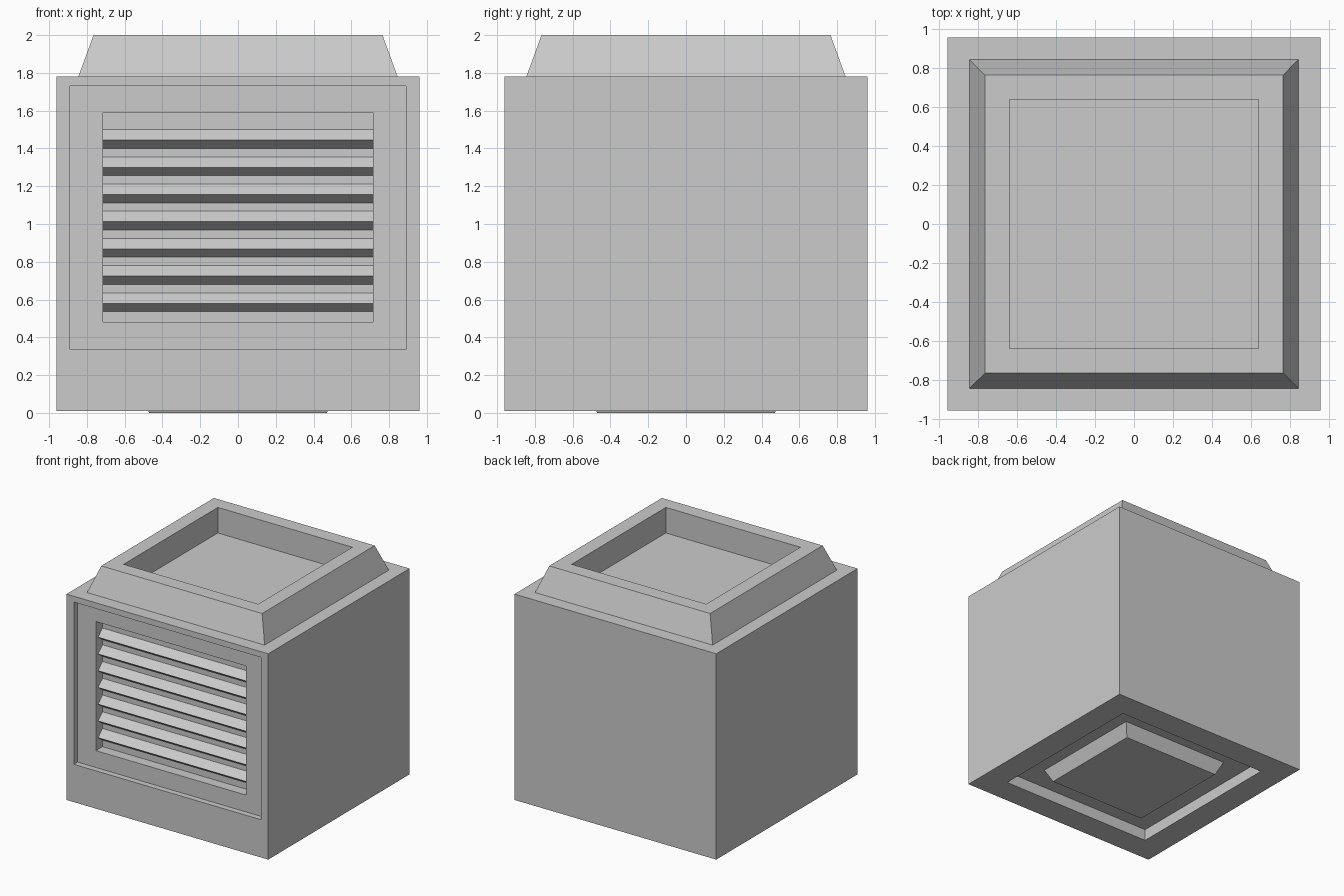
import bpy, bmesh

if "Cube" in bpy.data.objects:
    bpy.data.objects.remove(bpy.data.objects["Cube"])

def finish(bm, name):
    bmesh.ops.recalc_face_normals(bm, faces=bm.faces[:])
    me = bpy.data.meshes.new(name)
    bm.to_mesh(me)
    bm.free()
    ob = bpy.data.objects.new(name, me)
    bpy.context.collection.objects.link(ob)
    return ob

def recess(bm, face, half_x, z0, z1, depth):
    """Outline a rectangle inside a front face and push it back."""
    bmesh.ops.inset_individual(bm, faces=[face], thickness=0.02)
    mid = face.calc_center_median().z
    for v in face.verts:
        v.co.x = half_x if v.co.x > 0 else -half_x
        v.co.z = z1 if v.co.z > mid else z0
    inner = bmesh.ops.extrude_discrete_faces(bm, faces=[face])["faces"][0]
    for v in inner.verts:
        v.co.y += depth
    return inner

# Housing: square rings (half width, z) from foot plug, round the base, to the top tray
rings = [(0.47, 0), (0.52, 0.11), (0.735, 0.11), (0.735, 0.01), (0.96, 0.01),
         (0.96, 1.78), (0.845, 1.78), (0.765, 2.0), (0.64, 2.0), (0.64, 1.78)]
bm = bmesh.new()
loops = [[bm.verts.new((sx * h, sy * h, z))
          for sx, sy in ((-1, -1), (1, -1), (1, 1), (-1, 1))] for h, z in rings]
front = None
for k, (a, b) in enumerate(zip(loops, loops[1:])):
    for i in range(4):
        j = (i + 1) % 4
        f = bm.faces.new((a[i], a[j], b[j], b[i]))
        if k == 4 and i == 0:
            front = f
bm.faces.new(loops[0][::-1])
bm.faces.new(loops[-1])
bmesh.ops.recalc_face_normals(bm, faces=bm.faces[:])

# Front panel recess with the deeper vent opening
panel = recess(bm, front, 0.89, 0.335, 1.73, 0.05)
recess(bm, panel, 0.715, 0.48, 1.59, 0.09)
finish(bm, "housing")

# Vent slats: angled wedges against the back of the opening
for n in range(7):
    top = 1.5 - n * 0.144
    profile = [(-0.82, top), (-0.88, top - 0.056), (-0.82, top - 0.1)]
    bm = bmesh.new()
    left, right = [[bm.verts.new((x, y, z)) for y, z in profile]
                   for x in (-0.715, 0.715)]
    bm.faces.new(left)
    bm.faces.new(right[::-1])
    for i in range(3):
        j = (i + 1) % 3
        bm.faces.new((left[i], left[j], right[j], right[i]))
    finish(bm, f"vent_slat_{n + 1}")
